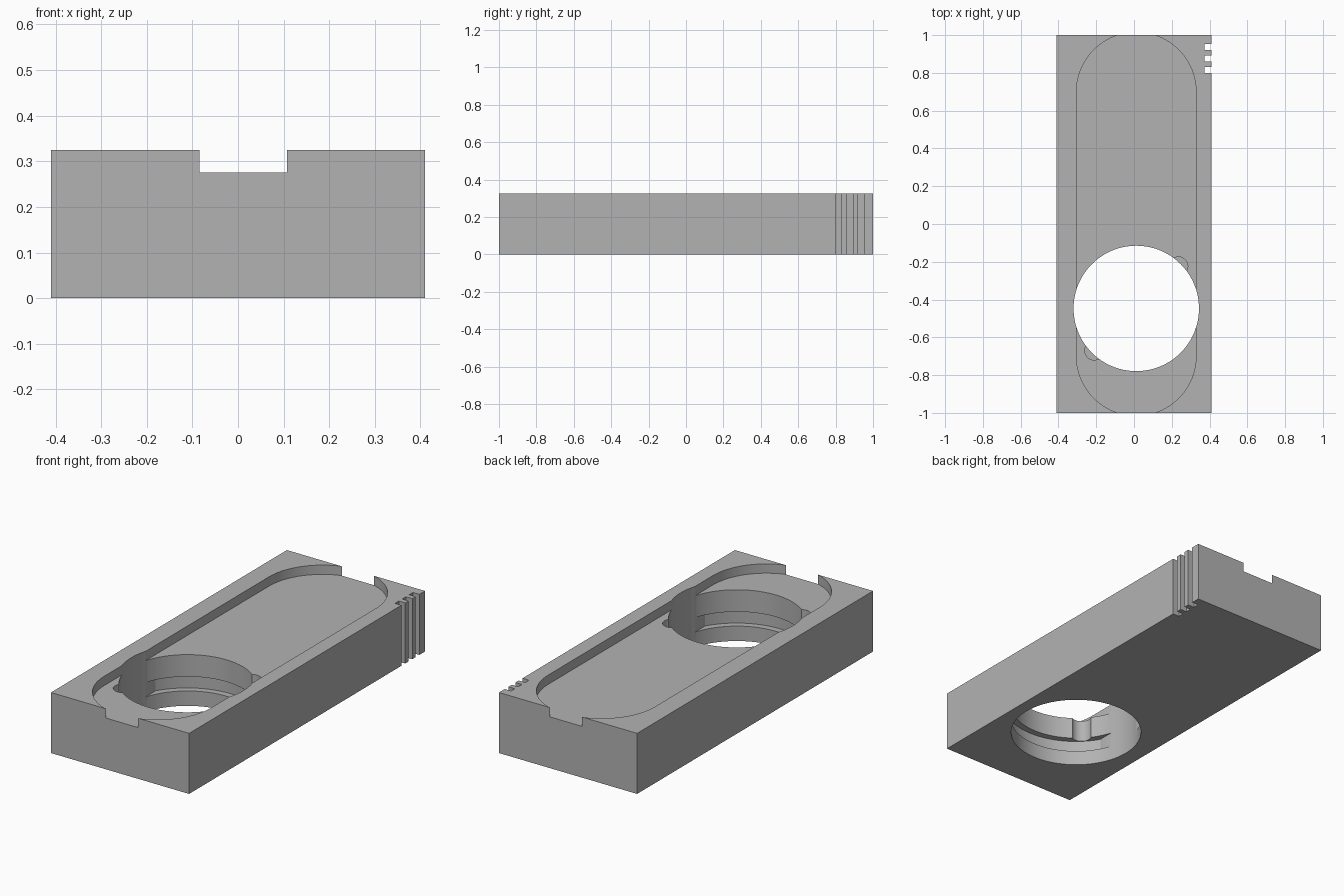
import bpy, bmesh
from math import cos, sin, radians, degrees, acos

old = bpy.data.objects.get("Cube")
if old:
    bpy.data.objects.remove(old, do_unlink=True)

L, W, H = 1.0, 0.41, 0.325          # half length, half width, height
FLOOR = 0.275                       # recess floor height
CX, HOLE_Y, HOLE_R = 0.012, -0.447, 0.332
RECESS_R = 0.317
GROOVE_R, GROOVE_LOW, GROOVE_TOP = 0.367, 0.08, 0.157

grey = bpy.data.materials.new("plain_grey")
grey.use_nodes = True
grey.diffuse_color = (0.45, 0.45, 0.45, 1)
grey.node_tree.nodes["Principled BSDF"].inputs["Base Color"].default_value = grey.diffuse_color


def arc(x, y, r, start, end, steps=48):
    angles = [radians(start + (end - start) * i / steps) for i in range(steps + 1)]
    return [(x + r * cos(a), y + r * sin(a)) for a in angles]


def prism(name, outline, low, high):
    """Extrude a counter-clockwise outline from low to high."""
    bm = bmesh.new()
    face = bm.faces.new([bm.verts.new((x, y, low)) for x, y in outline])
    top = bmesh.ops.extrude_face_region(bm, geom=[face])["geom"]
    bmesh.ops.translate(bm, vec=(0, 0, high - low),
                        verts=[v for v in top if isinstance(v, bmesh.types.BMVert)])
    bmesh.ops.recalc_face_normals(bm, faces=bm.faces)
    mesh = bpy.data.meshes.new(name)
    bm.to_mesh(mesh)
    bm.free()
    mesh.materials.append(grey)
    obj = bpy.data.objects.new(name, mesh)
    bpy.context.collection.objects.link(obj)
    return obj


def cut(target, outline, low, high):
    """Subtract a prism and remove the cutter."""
    cutter = prism("cutter", outline, low, high)
    cutter.hide_render = True
    mod = target.modifiers.new("cut", "BOOLEAN")
    mod.operation, mod.solver, mod.object = "DIFFERENCE", "EXACT", cutter
    bpy.ops.object.select_all(action="DESELECT")
    bpy.context.view_layer.objects.active = target
    target.select_set(True)
    bpy.ops.object.modifier_apply(modifier=mod.name)
    bpy.data.objects.remove(cutter, do_unlink=True)


# Block outline with three grip notches on the left side near the back
outline = [(-W, -L), (W, -L)]
for y in (0.80, 0.86, 0.92):
    outline += [(W, y), (W - 0.038, y), (W - 0.038, y + 0.032), (W, y + 0.032)]
outline += [(W, L), (-W, L)]
body = prism("block_body", outline, 0, H)

# Long rounded recess that breaks through both ends
cut(body, arc(CX, 0.698, RECESS_R, 0, 180) + arc(CX, -0.698, RECESS_R, 180, 360), FLOOR, 0.5)

# Round through hole
cut(body, arc(CX, HOLE_Y, HOLE_R, 0, 360, 128)[:-1], -0.1, 0.5)

# Locking groove inside the hole, flat on two sides
a = degrees(acos(RECESS_R / GROOVE_R))
cut(body, arc(CX, HOLE_Y, GROOVE_R, a, 180 - a) + arc(CX, HOLE_Y, GROOVE_R, 180 + a, 360 - a),
    GROOVE_LOW, GROOVE_TOP)

# Two entry slots leading down into the groove
for s in (1, -1):
    cut(body, arc(CX + s * 0.223, HOLE_Y + s * 0.223, 0.05, 0, 360, 32)[:-1], GROOVE_LOW, 0.5)

bpy.ops.object.shade_smooth_by_angle(angle=radians(25))
